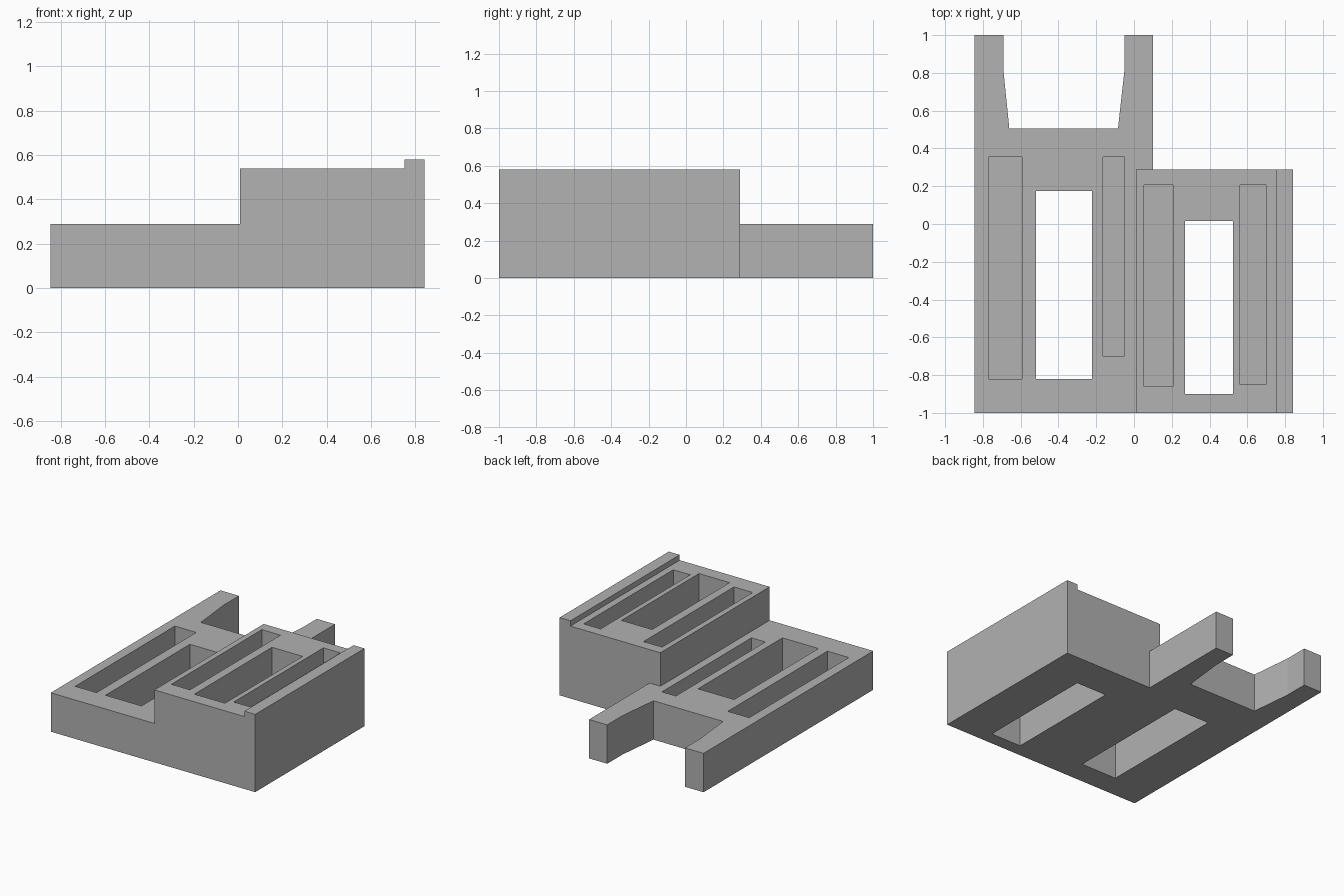
import bpy
import bmesh
from mathutils import Vector

cube = bpy.data.objects.get("Cube")
if cube:
    bpy.data.objects.remove(cube, do_unlink=True)

grey = bpy.data.materials.new("plain grey")
grey.use_nodes = True
colour = (0.445, 0.445, 0.445, 1)
grey.diffuse_color = colour
grey.node_tree.nodes["Principled BSDF"].inputs["Base Color"].default_value = colour


def prism(name, points, extrude):
    """Extrude a flat outline along a vector."""
    bm = bmesh.new()
    face = bm.faces.new([bm.verts.new(p) for p in points])
    result = bmesh.ops.extrude_face_region(bm, geom=[face])
    moved = [v for v in result["geom"] if isinstance(v, bmesh.types.BMVert)]
    bmesh.ops.translate(bm, verts=moved, vec=Vector(extrude))
    bmesh.ops.recalc_face_normals(bm, faces=bm.faces)
    mesh = bpy.data.meshes.new(name)
    bm.to_mesh(mesh)
    bm.free()
    mesh.materials.append(grey)
    obj = bpy.data.objects.new(name, mesh)
    bpy.context.collection.objects.link(obj)
    return obj


def combine(target, tool, operation):
    """Apply a boolean and discard the tool object."""
    mod = target.modifiers.new(operation.lower(), "BOOLEAN")
    mod.operation = operation
    mod.solver = "EXACT"
    mod.object = tool
    bpy.context.view_layer.objects.active = target
    bpy.ops.object.modifier_apply(modifier=mod.name)
    bpy.data.objects.remove(tool, do_unlink=True)


LEFT, RIGHT, FRONT, STEP_BACK = -0.845, 0.842, -1, 0.288
DECK, UPPER, RIM, FLOOR = 0.29, 0.54, 0.58, 0.03

# Low deck with two tapered prongs at the back
deck_outline = [
    (LEFT, FRONT), (RIGHT, FRONT), (RIGHT, STEP_BACK), (0.1, STEP_BACK),
    (0.1, 1), (-0.05, 1), (-0.05, 0.82), (-0.085, 0.505),
    (-0.66, 0.505), (-0.692, 0.82), (-0.692, 1), (LEFT, 1),
]
body = prism("stepped_body", [(x, y, 0) for x, y in deck_outline], (0, 0, DECK))

# Raised block with a rim along its outer side
block_profile = [
    (0.01, 0.15), (RIGHT, 0.15), (RIGHT, RIM), (0.752, RIM),
    (0.752, UPPER), (0.01, UPPER),
]
block = prism("raised_block", [(x, FRONT, z) for x, z in block_profile],
              (0, STEP_BACK - FRONT, 0))
combine(body, block, "UNION")

# Slots: x range, y range, bottom height (below zero cuts right through)
slots = [
    (-0.77, -0.593, -0.82, 0.355, FLOOR),
    (-0.165, -0.05, -0.7, 0.355, FLOOR),
    (0.052, 0.206, -0.86, 0.207, FLOOR),
    (0.56, 0.7, -0.85, 0.207, FLOOR),
    (-0.52, -0.222, -0.82, 0.175, -0.1),
    (0.27, 0.523, -0.9, 0.015, -0.1),
]
for x0, x1, y0, y1, bottom in slots:
    outline = [(x0, y0, bottom), (x1, y0, bottom), (x1, y1, bottom), (x0, y1, bottom)]
    cutter = prism("slot_cutter", outline, (0, 0, 0.8 - bottom))
    combine(body, cutter, "DIFFERENCE")

# Merge leftover coplanar faces into clean flat ones
bm = bmesh.new()
bm.from_mesh(body.data)
bmesh.ops.dissolve_limit(bm, angle_limit=0.01, verts=bm.verts, edges=bm.edges)
bm.to_mesh(body.data)
bm.free()
